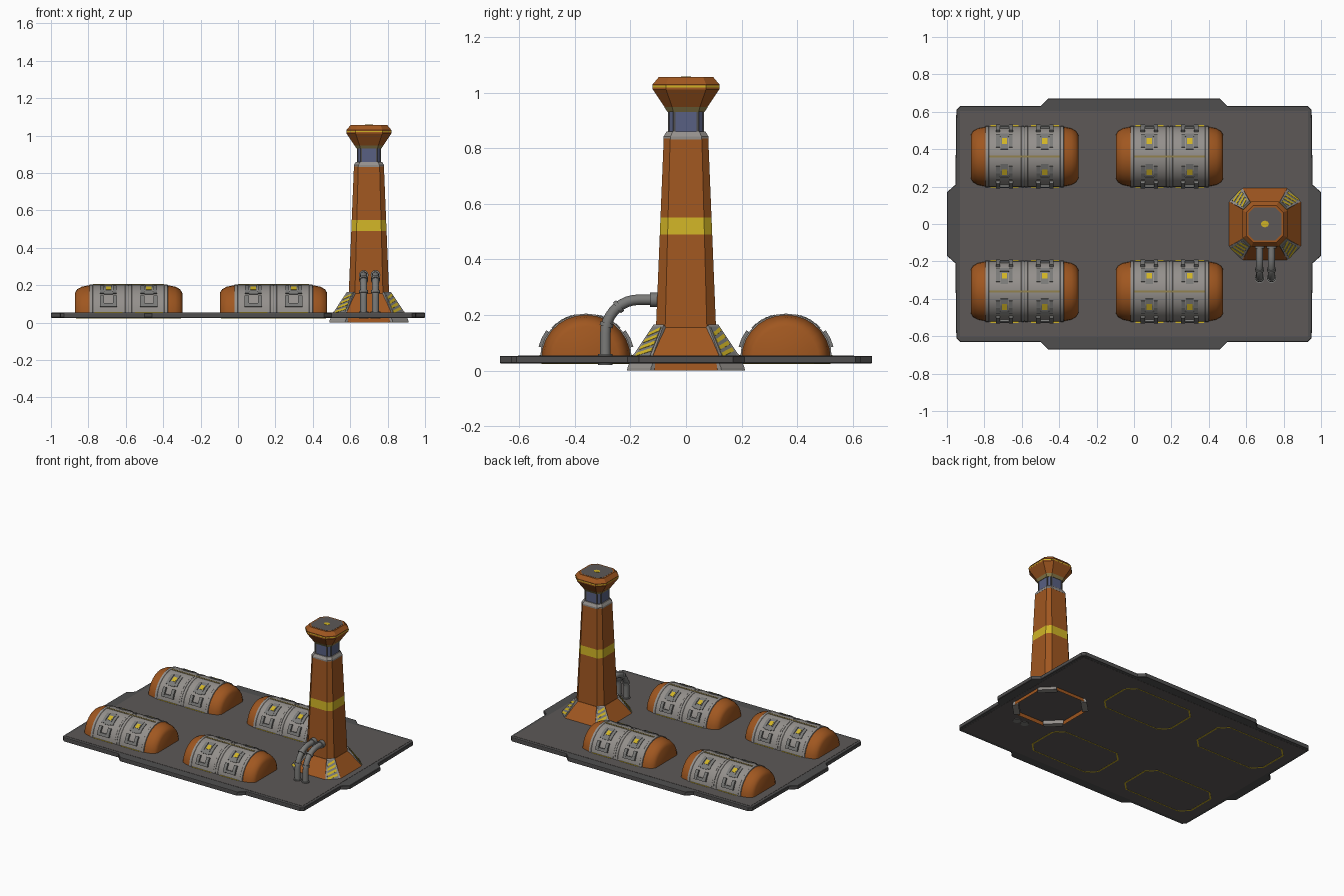
import bpy, bmesh, math
from math import sin, cos, pi, radians
from mathutils import Vector

if "Cube" in bpy.data.objects:
    bpy.data.objects.remove(bpy.data.objects["Cube"])


def material(name, r, g, b):
    lin = lambda c: ((c / 255 + 0.055) / 1.055) ** 2.4 if c > 10 else c / 3295
    m = bpy.data.materials.new(name)
    m.diffuse_color = (lin(r), lin(g), lin(b), 1)
    m.use_nodes = True
    m.node_tree.nodes["Principled BSDF"].inputs["Base Color"].default_value = m.diffuse_color
    return m


ORANGE = material("rust_orange", 160, 87, 32)
YELLOW = material("warning_yellow", 208, 180, 38)
OLIVE = material("faded_yellow", 146, 130, 78)
GREY = material("light_grey", 148, 144, 140)
STEEL = material("steel_grey", 122, 122, 120)
DARK = material("dark_grey", 80, 79, 79)
FLOOR = material("floor_grey", 93, 89, 87)
BLUE = material("window_blue", 88, 96, 130)


def loft(name, rings, mat, caps=(True, True), smooth=False):
    """Skin a list of closed rings of points into one object."""
    bm = bmesh.new()
    vs = [[bm.verts.new(p) for p in ring] for ring in rings]
    n = len(vs[0])
    for a, b in zip(vs, vs[1:]):
        for i in range(n):
            j = (i + 1) % n
            bm.faces.new((a[i], a[j], b[j], b[i]))
    if caps[0]:
        bm.faces.new(vs[0][::-1])
    if caps[1]:
        bm.faces.new(vs[-1])
    bmesh.ops.recalc_face_normals(bm, faces=bm.faces)
    me = bpy.data.meshes.new(name)
    bm.to_mesh(me)
    bm.free()
    me.materials.append(mat)
    ob = bpy.data.objects.new(name, me)
    bpy.context.collection.objects.link(ob)
    if smooth:
        bpy.ops.object.select_all(action='DESELECT')
        ob.select_set(True)
        bpy.context.view_layer.objects.active = ob
        bpy.ops.object.shade_smooth_by_angle(angle=radians(32))
    return ob


def prism(name, outline, z0, z1, mat):
    return loft(name, [[(x, y, z) for x, y in outline] for z in (z0, z1)], mat)


def rect(x0, x1, y0, y1):
    return [(x0, y0), (x1, y0), (x1, y1), (x0, y1)]


# ---- base plate with side tabs
quarter = [(1, 0.17), (0.955, 0.21), (0.95, 0.61), (0.93, 0.63), (0.50, 0.63), (0.46, 0.67)]
outline = quarter + [(-x, y) for x, y in quarter[::-1]]
outline += [(-x, -y) for x, y in outline]
rim = [[(x * s, y * s, z) for x, y in outline]
       for s, z in ((0.997, 0.026), (1, 0.029), (1, 0.050), (0.997, 0.053))]
loft("base_plate_rim", rim, DARK)
prism("base_floor", rect(-.93, .93, -.605, .605), 0.025, 0.0545, FLOOR)


# ---- storage domes
def arc(x, cy, r, a0, a1, n):
    return [(x, cy + r * cos(radians(a0 + (a1 - a0) * i / n)),
             0.045 + 0.97 * r * sin(radians(a0 + (a1 - a0) * i / n))) for i in range(n + 1)]


def half_tube(name, cy, profile, mat):
    loft(name, [arc(x, cy, r, 0, 180, 14) for x, r in profile], mat, smooth=True)


def arc_plate(name, cy, x0, x1, a0, a1, r0, r1, mat):
    n = max(1, round((a1 - a0) / 12))
    loft(name, [arc(x, cy, r1, a0, a1, n) + arc(x, cy, r0, a1, a0, n) for x in (x0, x1)], mat)


for cx in (-0.585, 0.19):
    for cy in (-0.36, 0.36):
        # rounded orange core whose ends stay visible
        half_tube("dome_core", cy, [(cx + x, r) for x, r in
                  ((-.287, .118), (-.275, .138), (-.25, .152), (-.205, .161),
                   (.205, .161), (.25, .152), (.275, .138), (.287, .118))], ORANGE)
        half_tube("dome_seam", cy, [(cx - .01, .1625), (cx + .01, .1625)], STEEL)
        for s in (-1, 1):
            # grey shell half with raised rims
            half_tube("dome_shell", cy, [(cx + s * x, r) for x, r in
                      ((.003, .160), (.003, .165), (.016, .165), (.018, .163),
                       (.190, .163), (.192, .165), (.208, .165), (.210, .160))], GREY)
            px = cx + s * 0.108
            for mirror in (0, 1):
                def bracket(name, x0, x1, a0, a1, r1, mat):
                    if mirror:
                        a0, a1 = 180 - a1, 180 - a0
                    arc_plate(name, cy, px + x0, px + x1, a0, a1, 0.155, r1, mat)
                # upper hatch frame with a yellow plate
                for t in (-1, 1):
                    bracket("hatch_side", *sorted((t * .024, t * .044)), 44, 72, .168, STEEL)
                bracket("hatch_bar", -.024, .024, 42, 50, .168, STEEL)
                bracket("hatch_panel", -.020, .020, 50, 76, .1665, STEEL)
                bracket("hatch_mark", -.014, .014, 54, 66, .168, YELLOW)
                # lower clamp
                for t in (-1, 1):
                    bracket("clamp_side", *sorted((t * .024, t * .046)), 14, 36, .176, STEEL)
                bracket("clamp_bar", -.024, .024, 14, 21, .174, STEEL)
            # painted ground line beside the shell
            for t in (-1, 1):
                y = sorted((cy + t * .160, cy + t * .168))
                prism("ground_line", rect(px - .075, px + .075, *y), .050, .056, YELLOW)
        arc_plate("dome_ridge_strip", cy, cx - .19, cx + .19, 88, 92, .16, .1655, OLIVE)
        # faded footprint outline under the plate
        foot = [(.28, .10), (.22, .16), (-.22, .16), (-.28, .10),
                (-.28, -.10), (-.22, -.16), (.22, -.16), (.28, -.10)]
        for (xa, ya), (xb, yb) in zip(foot, foot[1:] + foot[:1]):
            k = .965
            prism("underside_line", [(cx + xa, cy + ya), (cx + xb, cy + yb),
                                     (cx + xb * k, cy + yb * k), (cx + xa * k, cy + ya * k)],
                  .0235, .027, YELLOW)

# ---- tower, a stack of chamfered-square sections (half width, flat half length, z)
TX = 0.70


def octagon(a, b, z):
    return [(TX + x, y, z) for x, y in ((a, -b), (a, b), (b, a), (-b, a),
                                        (-a, b), (-a, -b), (-b, -a), (b, -a))]


def tower(name, sections, mat, caps=(True, True)):
    loft(name, [octagon(*s) for s in sections], mat, caps)


def shaft(z):
    f = (z - 0.155) / 0.685
    return (0.108 - 0.028 * f, 0.075 - 0.018 * f, z)


tower("tower_skirt", [(.202, .12, 0), (.196, .118, .05), (.110, .076, .155)], ORANGE, (False, True))
tower("tower_shaft_lower", [shaft(.15), shaft(.49)], ORANGE)
tower("tower_yellow_band", [shaft(.49), shaft(.55)], YELLOW)
tower("tower_shaft_upper", [shaft(.55), shaft(.835)], ORANGE)
tower("tower_collar", [(.081, .056, .832), (.081, .056, .842), (.070, .048, .860)], GREY)
tower("tower_window_neck", [(.063, .042, .855), (.063, .042, .935)], BLUE)
tower("tower_cap_ring", [(.066, .045, .930), (.078, .05, .948)], OLIVE)
tower("tower_cap_lower", [(.076, .049, .946), (.12, .072, 1.012), (.12, .072, 1.020)], ORANGE)
tower("tower_cap_stripe", [(.1205, .0725, 1.019), (.1205, .0725, 1.025)], YELLOW)
tower("tower_cap_upper", [(.12, .072, 1.024), (.12, .072, 1.030), (.098, .062, 1.056)], ORANGE)
tower("tower_cap_top", [(.088, .056, 1.055), (.088, .056, 1.057)], FLOOR)
prism("tower_cap_mark", [(TX + .022 * cos(i * pi / 4), .018 * sin(i * pi / 4)) for i in range(8)],
      1.056, 1.0585, YELLOW)
# window posts on the neck corners
for sx in (-1, 1):
    for sy in (-1, 1):
        for u, v in ((.061, .042), (.042, .061)):
            x, y = TX + sx * u, sy * v
            prism("neck_post", rect(x - .004, x + .004, y - .004, y + .004), .857, .932, DARK)

# ---- striped corner legs
for k in range(4):
    ang = pi / 4 + k * pi / 2
    d, t = Vector((cos(ang), sin(ang), 0)), Vector((-sin(ang), cos(ang), 0))
    normal = (d * 0.8 + Vector((0, 0, 0.6)))

    def slope(s, u, off):
        """Point on the sloping corner: s up the leg, u across, off outwards."""
        r, w, z = .222 - .092 * s, .054 - .028 * s, .03 + .128 * s
        return Vector((TX, 0, 0)) + d * r + t * (w * u) + Vector((0, 0, z)) + normal * off

    def leg_plate(name, quad, o0, o1, mat):
        loft(name, [[slope(s, u, o) for s, u in quad] for o in (o0, o1)], mat)

    leg_plate("leg_frame", [(0, -1), (0, 1), (1, 1), (1, -1)], -.01, .012, GREY)
    leg_plate("leg_panel", [(.08, -.75), (.08, .75), (.94, .75), (.94, -.75)], .005, .0135, STEEL)
    for i in range(4):
        s = .10 + i * .19
        leg_plate("leg_stripe", [(s, -.72), (s + .15, .72), (s + .25, .72), (s + .10, -.72)],
                  .008, .0148, YELLOW)
    # foot under the plate
    c = Vector((TX, 0, 0))
    loft("leg_foot", [[c + d * r + t * w + Vector((0, 0, z))
                       for r, w in ((.20, -.066), (.20, .066), (ro, .06), (ro, -.06))]
                      for z, ro in ((0, .240), (.01, .238), (.04, .222))], GREY)


# ---- twin feed pipes on the front of the tower
def tube(name, x, path, r, mat):
    rings = []
    for i, (y, z) in enumerate(path):
        a, b = path[max(i - 1, 0)], path[min(i + 1, len(path) - 1)]
        dy, dz = b[0] - a[0], b[1] - a[1]
        l = math.hypot(dy, dz)
        rings.append([(x + r * cos(q), y - dz / l * r * sin(q), z + dy / l * r * sin(q))
                      for q in (2 * pi * j / 12 for j in range(12))])
    loft(name, rings, mat, smooth=True)


def bend(deg):
    return (-.17 - .12 * sin(radians(deg)), .135 + .12 * cos(radians(deg)))


for x in (0.672, 0.735):
    tube("feed_pipe", x, [(-.09, .255)] + [bend(a) for a in range(0, 91, 10)] + [(-.29, .025)], .019, STEEL)
    tube("pipe_wall_flange", x, [(-.095, .255), (-.13, .255)], .026, STEEL)
    tube("pipe_collar_upper", x, [bend(34), bend(41)], .024, STEEL)
    tube("pipe_collar_lower", x, [bend(72), bend(79)], .024, STEEL)
    tube("pipe_foot_flange", x, [(-.29, .060), (-.29, .021)], .026, STEEL)
